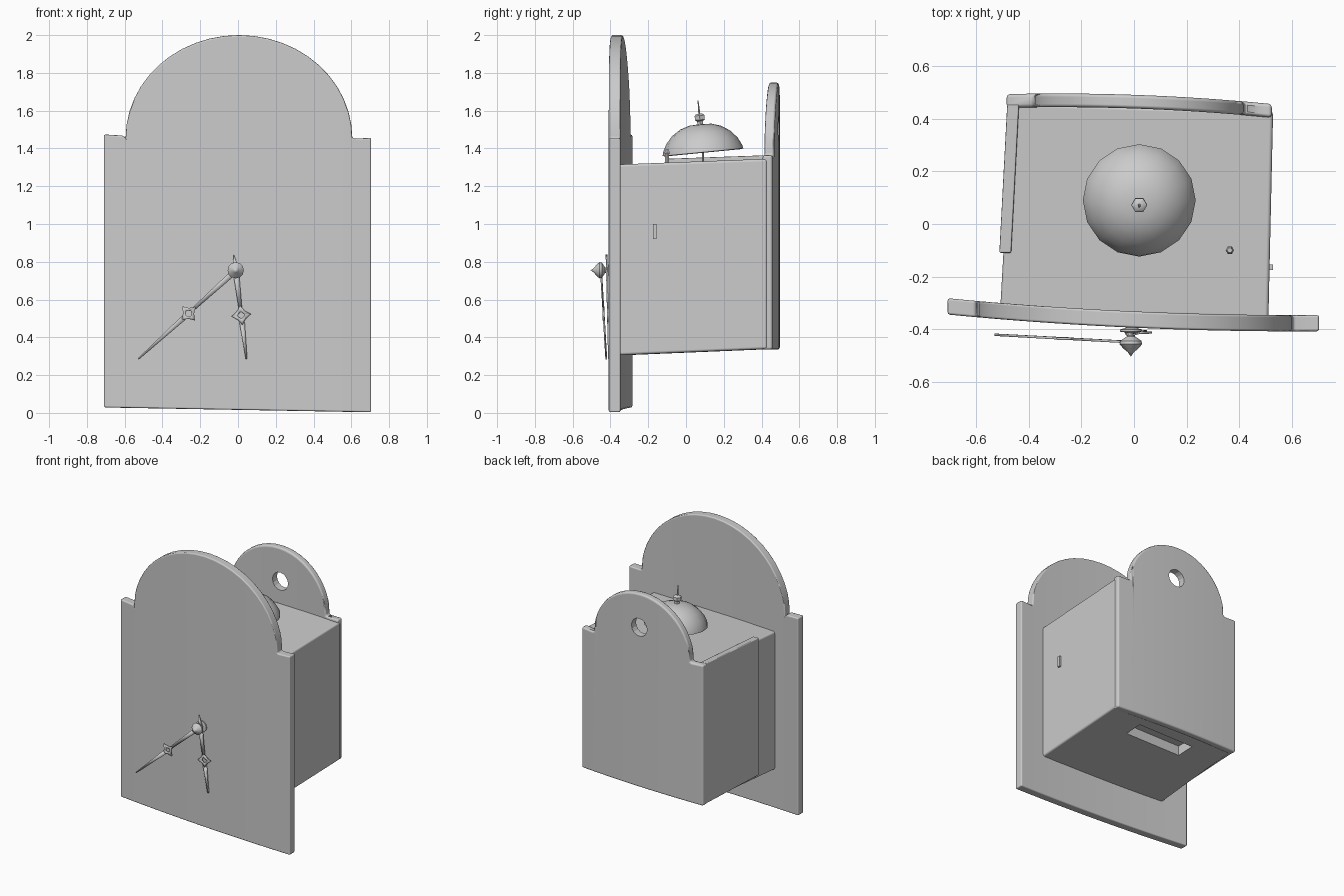
import bpy, bmesh, math
from mathutils import Vector

if "Cube" in bpy.data.objects:
    bpy.data.objects.remove(bpy.data.objects["Cube"])


def finish(name, bm, bevel=0.0):
    bmesh.ops.recalc_face_normals(bm, faces=bm.faces)
    me = bpy.data.meshes.new(name)
    bm.to_mesh(me)
    bm.free()
    ob = bpy.data.objects.new(name, me)
    bpy.context.collection.objects.link(ob)
    if bevel:
        m = ob.modifiers.new("bevel", "BEVEL")
        m.width, m.segments, m.harden_normals = bevel, 2, True
        m.limit_method, m.angle_limit = "ANGLE", math.radians(40)
    return ob


def plate(name, cols, yfront, thick, bevel):
    """Bent board made of columns (x, bottom z, top z)."""
    bm = bmesh.new()
    rings = []
    for x, zb, zt in cols:
        y = yfront(x)
        rings.append([bm.verts.new(p) for p in
                      ((x, y, zb), (x, y, zt), (x, y + thick, zt), (x, y + thick, zb))])
    for a, b in zip(rings, rings[1:]):
        for i in range(4):
            j = (i + 1) % 4
            bm.faces.new((a[i], a[j], b[j], b[i]))
    bm.faces.new(rings[0])
    bm.faces.new(rings[-1])
    return finish(name, bm, bevel)


def arch_columns(left, right, cx, a, b, cz, shoulder, bottom):
    """Flat shoulders with an elliptical arch between them."""
    n = 24
    cols = [(left, bottom(left), shoulder(left))]
    x0 = cx - a - 0.012
    cols.append((x0, bottom(x0), shoulder(x0) - 0.005))
    for i in range(n + 1):
        t = math.pi * (1 - i / n)
        x = cx + a * math.cos(t)
        cols.append((x, bottom(x), cz + b * math.sin(t)))
    x1 = cx + a + 0.012
    cols += [(x1, bottom(x1), shoulder(x1) - 0.005), (right, bottom(right), shoulder(right))]
    return cols


def lathe(name, profile, loc, rot=(0, 0, 0), sides=14):
    bm = bmesh.new()
    vs = [bm.verts.new((r, 0, z)) for r, z in profile]
    es = [bm.edges.new(p) for p in zip(vs, vs[1:])]
    bmesh.ops.spin(bm, geom=vs + es, cent=(0, 0, 0), axis=(0, 0, 1),
                   angle=2 * math.pi, steps=sides, use_duplicate=False)
    bmesh.ops.remove_doubles(bm, verts=bm.verts, dist=1e-4)
    ob = finish(name, bm)
    ob.location, ob.rotation_euler = loc, rot
    return ob


def block(name, lo, hi, warp=None, bevel=0.0):
    bm = bmesh.new()
    bmesh.ops.create_cube(bm, size=1)
    for v in bm.verts:
        s = [c > 0 for c in v.co]
        v.co = warp(*s) if warp else [hi[i] if s[i] else lo[i] for i in range(3)]
    return finish(name, bm, bevel)


def cut(ob, cutter):
    m = ob.modifiers.new("cut", "BOOLEAN")
    m.operation, m.object, m.solver = "DIFFERENCE", cutter, "EXACT"
    cutter.hide_render = True
    cutter.hide_set(True)


def hand(name, pivot, tip, mid, size, tail=0.0):
    """Tapered pointer with an open, concave diamond at distance mid."""
    pivot, tip = Vector(pivot), Vector(tip)
    length = (tip - pivot).length
    d = (tip - pivot).normalized()
    n = d.cross(Vector((0, 1, 0))).normalized()
    bm = bmesh.new()

    def pts(pairs):
        return [bm.verts.new(pivot + d * s + n * w) for s, w in pairs]

    def star(long, short):
        return pts([(mid + r * math.cos(k * math.pi / 4), r * math.sin(k * math.pi / 4))
                    for k in range(8) for r in [long if k % 2 == 0 else short]])

    outer, inner = star(size, size * 0.58), star(size * 0.36, size * 0.29)
    for k in range(8):
        j = (k + 1) % 8
        bm.faces.new((outer[k], outer[j], inner[j], inner[k]))
    e = size * 0.7
    bm.faces.new(pts([(0, -.016), (mid - e, -.009), (mid - e, .009), (0, .016)]))
    bm.faces.new(pts([(mid + e, -.014), (length, -.004), (length, .004), (mid + e, .014)]))
    if tail:
        bm.faces.new(pts([(0, -.02), (0, .02), (-tail, 0)]))
    ob = finish(name, bm)
    m = ob.modifiers.new("thickness", "SOLIDIFY")
    m.thickness, m.offset = 0.009, 0
    return ob


# Front board, slightly bowed
plate("front_board",
      arch_columns(-0.71, 0.705, 0.005, 0.6, 0.545, 1.455,
                   lambda x: 1.465 - 0.013 * x, lambda x: 0.016 - 0.018 * x),
      lambda x: -0.395 - 0.045 * x + 0.036 * x * x, 0.062, 0.016)

# Back board with hanging hole
back = plate("back_board",
             arch_columns(-0.485, 0.525, 0.02, 0.4, 0.385, 1.365,
                          lambda x: 1.365, lambda x: 0.335),
             lambda x: 0.44 - 0.035 * x - 0.06 * x * x, 0.052, 0.014)
hole = lathe("hole_cutter", [(0, -0.2), (0.065, -0.2), (0.065, 0.2), (0, 0.2)],
             (0.035, 0.46, 1.505), (math.pi / 2, 0, 0), 16)
cut(back, hole)


# Slightly skewed movement case with a slot underneath
def case_corner(right, rear, up):
    x = (0.53 if rear else 0.512) if right else (-0.465 if rear else -0.51)
    y = (0.43 if right else 0.46) if rear else (-0.36 if right else -0.33)
    z = (1.345 if rear else 1.315) if up else (0.338 if rear else 0.305)
    return x, y, z


case = block("case", None, None, case_corner, 0.014)
slot = block("slot_cutter", (-0.21, 0.22, 0.2), (0.25, 0.36, 0.40))
cut(case, slot)


# Left side door, standing a little proud of the case
def door_corner(right, rear, up):
    x = (-0.475 if rear else -0.505) + (0.045 if right else 0)
    return x - 0.008, 0.455 if rear else -0.11, (1.365 if rear else 1.345) if up else 0.34


block("side_door", None, None, door_corner, 0.006)
block("side_latch", (0.51, -0.175, 0.92), (0.53, -0.155, 1.0))

# Bell on its rod, tilted towards the front
tilt = (math.radians(5.5), 0, 0)
base = (0.02, 0.09, 1.38)
lathe("bell", [(0, .15), (.06, .146), (.11, .13), (.155, .1), (.19, .06), (.21, .02), (.215, 0),
               (.2, -.003), (.185, .035), (.14, .085), (.08, .118), (0, .13)], base, tilt, 16)
lathe("bell_knob", [(0, .14), (.018, .142), (.018, .165), (.03, .172), (.03, .195),
                    (.02, .203), (.006, .205), (.003, .275), (0, .275)], base, tilt, 6)
lathe("bell_rod", [(0, -.07), (.006, -.07), (.006, .14), (0, .14)], base, (0, 0, 0), 6)
lathe("bell_hammer", [(0, 0), (.013, 0), (.013, .055), (.016, .06), (.01, .08), (0, .08)],
      (0.365, -0.1, 1.315), (0, 0, 0), 6)

# Hands and centre hub
hand("long_hand", (-0.01, -0.45, 0.755), (-0.528, -0.422, 0.285), 0.34, 0.05)
hand("short_hand", (-0.012, -0.419, 0.755), (0.045, -0.408, 0.285), 0.24, 0.052, 0.085)
lathe("hand_hub", [(0, 0), (.042, .012), (.042, .02), (.015, .024), (.015, .038), (.04, .055),
                   (.043, .068), (.028, .085), (.012, .098), (0, .115)],
      (-0.012, -0.39, 0.755), (math.pi / 2, 0, 0), 12)

for ob in bpy.context.collection.objects:
    if not ob.hide_render:
        ob.select_set(True)
        bpy.context.view_layer.objects.active = ob
bpy.ops.object.shade_smooth_by_angle(angle=math.radians(35))
